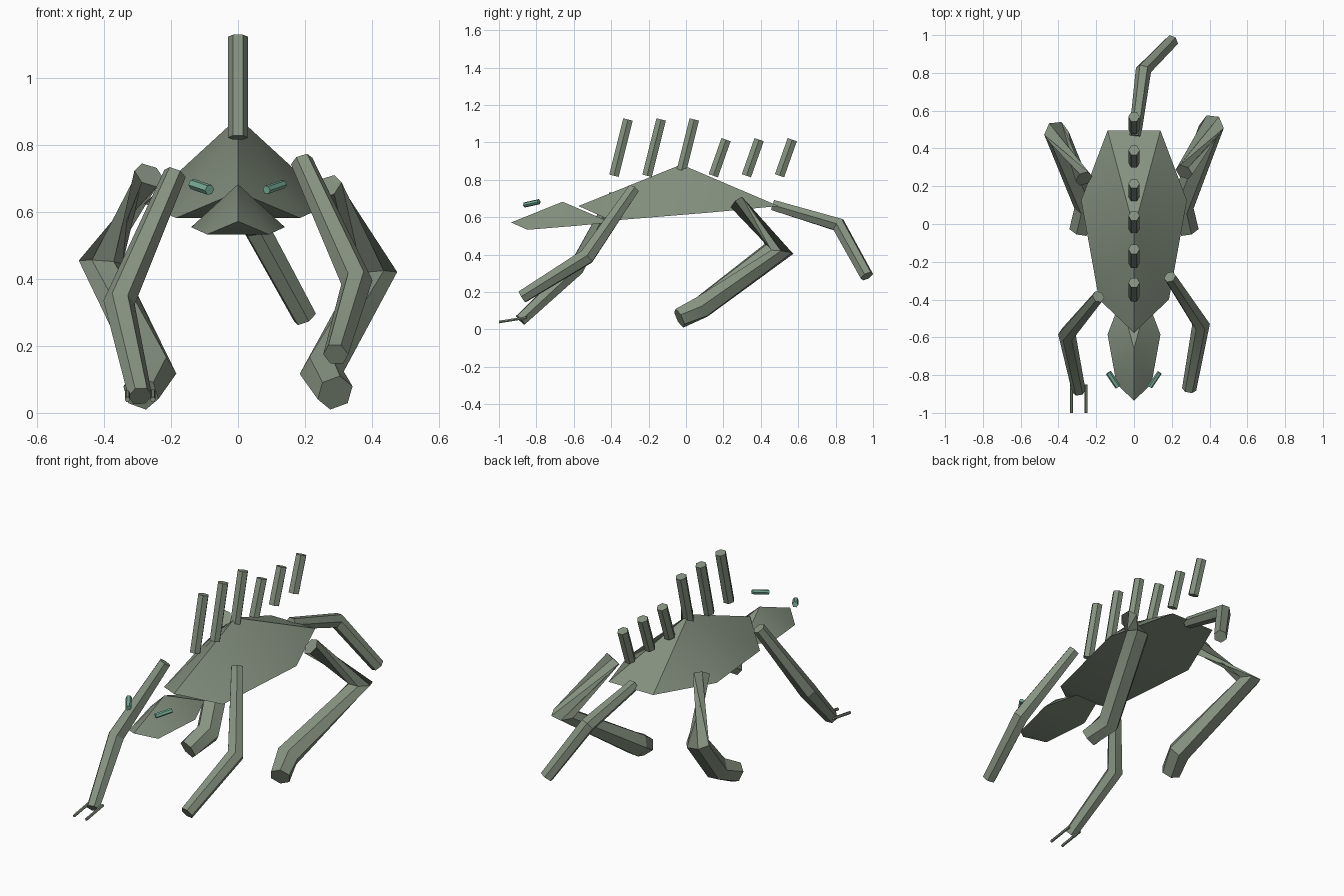
import bpy, math
from mathutils import Vector

if "Cube" in bpy.data.objects:
    bpy.data.objects.remove(bpy.data.objects["Cube"])


def material(name, rgb):
    m = bpy.data.materials.new(name)
    m.diffuse_color = (*rgb, 1)
    m.use_nodes = True
    m.node_tree.nodes["Principled BSDF"].inputs["Base Color"].default_value = m.diffuse_color
    return m


HIDE = material("grey green hide", (0.24, 0.29, 0.22))
EYE = material("jade green", (0.19, 0.42, 0.31))


def make(name, verts, faces, mat):
    mesh = bpy.data.meshes.new(name)
    mesh.from_pydata(verts, [], faces)
    mesh.materials.append(mat)
    ob = bpy.data.objects.new(name, mesh)
    bpy.context.collection.objects.link(ob)
    return ob


def tube(name, path, radii, mat=HIDE, twists=None, n=6):
    """Hexagonal tube along a path; twists turns single rings to pinch a span."""
    pts = [Vector(p) for p in path]
    if not isinstance(radii, (list, tuple)):
        radii = [radii] * len(pts)
    twists = twists or [0] * len(pts)
    dirs = [(b - a).normalized() for a, b in zip(pts, pts[1:])]
    verts, faces = [], []
    u = None
    for i, p in enumerate(pts):
        t = (dirs[max(i - 1, 0)] + dirs[min(i, len(dirs) - 1)]).normalized()
        u = u or Vector((1, 0, 0))
        u = (u - t * u.dot(t)).normalized()
        v = t.cross(u)
        for k in range(n):
            a = 2 * math.pi * k / n + math.radians(twists[i])
            verts.append(p + radii[i] * (u * math.cos(a) + v * math.sin(a)))
    for i in range(len(pts) - 1):
        for k in range(n):
            j = (k + 1) % n
            faces.append((i * n + k, i * n + j, (i + 1) * n + j, (i + 1) * n + k))
    faces.append(tuple(reversed(range(n))))
    faces.append(tuple(range(len(verts) - n, len(verts))))
    return make(name, verts, faces, mat)


def carapace(name, nose, scale):
    """Keeled shell: outline fanned to one peak, closed below."""
    half = [(0.185, 0.175, -0.078), (0.28, 0.70, -0.035), (0.14, 1.07, 0.0)]
    ring = [(0, 0, 0)] + half + [(-x, y, z) for x, y, z in reversed(half)]
    verts = [Vector(nose) + Vector(p) * scale for p in ring + [(0, 0.55, 0.222)]]
    faces = [(i, (i + 1) % 7, 7) for i in range(7)]
    faces += [(0, 6, 1), (1, 6, 5, 2), (2, 5, 4, 3)]
    return make(name, verts, faces, HIDE)


# Body and head share one shape
carapace("body", (0, -0.575, 0.66), 1.0)
carapace("head", (0, -0.935, 0.572), 0.5)

# Row of back spines: taller in front, shorter behind
for i in range(6):
    y = -0.385 + 0.177 * i
    dy, top = (0.075, 1.123) if i < 3 else (0.068, 1.015)
    tube(f"back_spine_{i + 1}", [(0, y, 0.822), (0, y + dy, top)], 0.03)

# Tail
tube("tail", [(0.005, 0.465, 0.665), (0.05, 0.815, 0.56), (0.2, 0.967, 0.285)],
     [0.032, 0.042, 0.037])

# Front legs, mid stride
tube("front_leg_left", [(-0.188, -0.385, 0.715), (-0.355, -0.585, 0.33),
                        (-0.292, -0.885, 0.05)], [0.034, 0.047, 0.036])
tube("front_leg_right", [(0.19, -0.28, 0.752), (0.355, -0.53, 0.39),
                         (0.292, -0.875, 0.175)], [0.034, 0.047, 0.038])

# Two thin claws on the left front foot
for side, x in (("outer", -0.33), ("inner", -0.254)):
    tube(f"{side}_claw", [(x, -0.85, 0.064), (x, -1.0, 0.04)], 0.008)

# Hind legs: the twist pinches the thigh
for side, s, dy, dz in (("left", -1, -0.035, 0.035), ("right", 1, 0, 0)):
    tube(f"hind_leg_{side}",
         [(s * 0.265, 0.275 + dy, 0.675 + dz), (s * 0.41, 0.515 + dy, 0.415 + dz),
          (s * 0.25, 0.085, 0.12), (s * 0.29, -0.035, 0.06)],
         [0.048, 0.066, 0.066, 0.056],
         twists=[0, s * 110, s * 110, s * 120])

# Eye bars floating over the snout
for side, s, r in (("left", -1, 0.016), ("right", 1, 0.013)):
    tube(f"eye_{side}", [(s * 0.135, -0.787, 0.683), (s * 0.085, -0.862, 0.666)],
         r, EYE)

# Keep hard edges sharp, soften the shell
for ob in bpy.data.objects:
    ob.select_set(True)
bpy.context.view_layer.objects.active = bpy.data.objects["body"]
bpy.ops.object.shade_smooth_by_angle(angle=math.radians(30))
